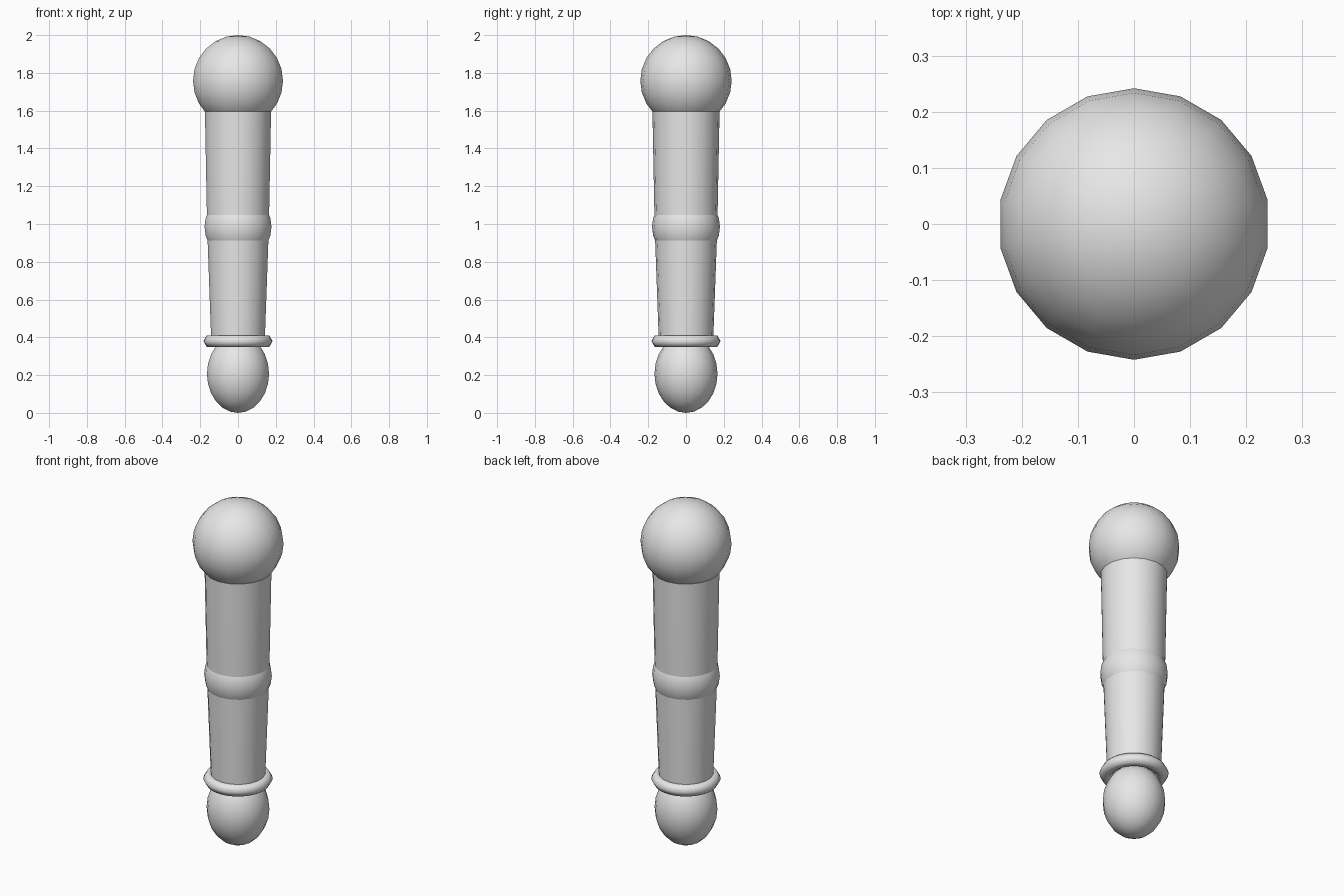
import bpy, math

if "Cube" in bpy.data.objects:
    bpy.data.objects.remove(bpy.data.objects["Cube"])

SEG = 18
grey = bpy.data.materials.new("plain grey")
grey.diffuse_color = (0.8, 0.8, 0.8, 1.0)
grey.use_nodes = True
grey.node_tree.nodes["Principled BSDF"].inputs["Base Color"].default_value = grey.diffuse_color


def finish(name, angle):
    ob = bpy.context.object
    ob.name = name
    ob.data.materials.append(grey)
    bpy.ops.object.transform_apply(location=False, rotation=False, scale=True)
    bpy.ops.object.shade_smooth_by_angle(angle=math.radians(angle))
    return ob


def ball(name, z, radius, half_height):
    bpy.ops.mesh.primitive_uv_sphere_add(segments=SEG, ring_count=12, radius=1, location=(0, 0, z))
    bpy.context.object.scale = (radius, radius, half_height)
    finish(name, 60)


def shaft(name, z0, r0, z1, r1):
    bpy.ops.mesh.primitive_cone_add(vertices=SEG, radius1=r0, radius2=r1,
                                    depth=z1 - z0, location=(0, 0, (z0 + z1) / 2))
    finish(name, 40)


# Large ball on top and rounded pommel at the base
ball("top_ball", 1.758, 0.242, 0.242)
ball("pommel", 0.207, 0.167, 0.207)

# Tapered shaft in two lengths, joined by a buried ball that shows as a band
shaft("lower_shaft", 0.38, 0.144, 0.985, 0.166)
shaft("upper_shaft", 0.985, 0.166, 1.61, 0.178)
ball("middle_joint", 0.985, 0.18, 0.18)

# Collar ring above the pommel
bpy.ops.mesh.primitive_torus_add(major_segments=36, minor_segments=6, major_radius=0.148,
                                 minor_radius=0.035, location=(0, 0, 0.38))
finish("collar_ring", 65)
